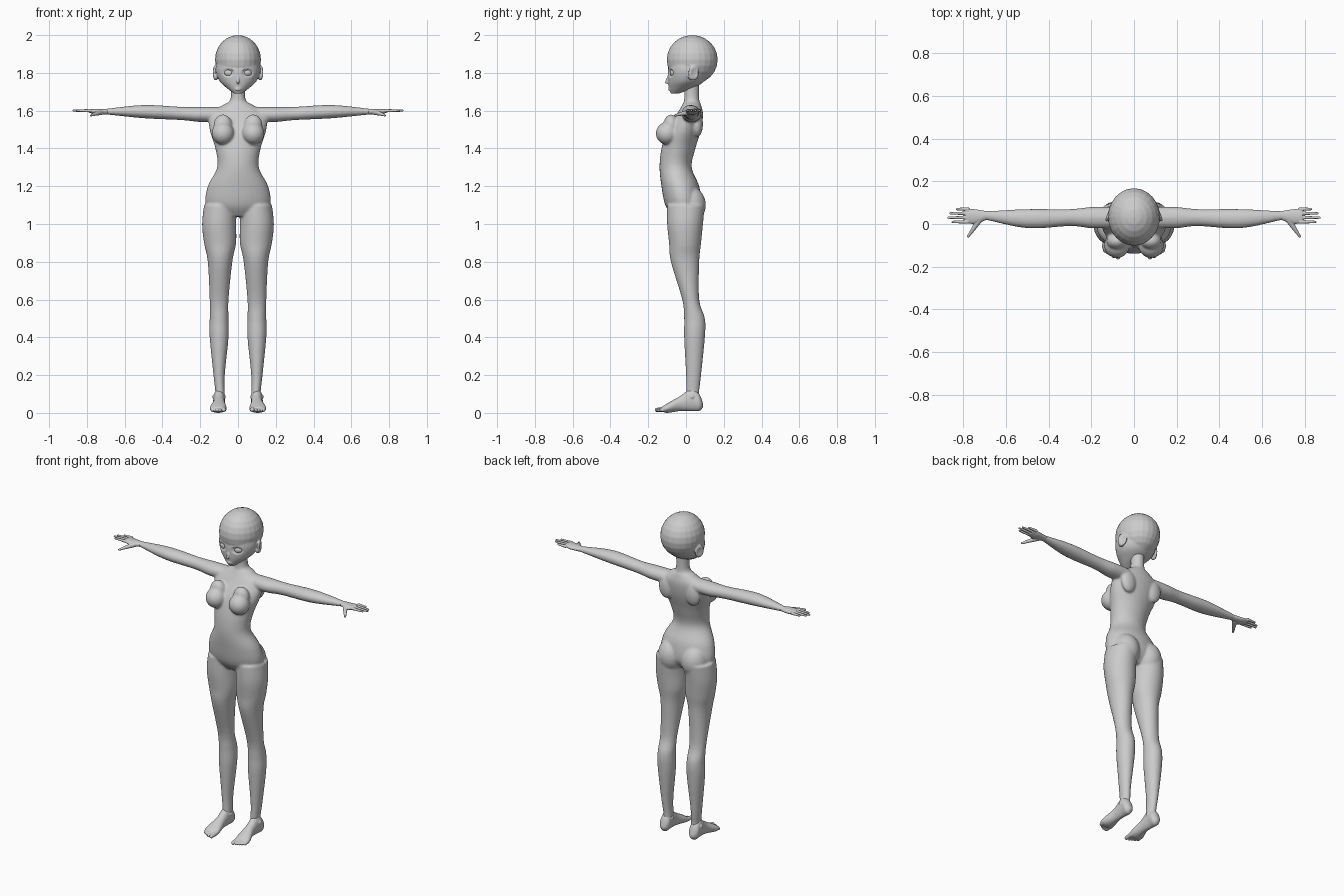
import bpy, bmesh, math
from mathutils import Matrix, Vector

cube = bpy.data.objects.get("Cube")
if cube:
    bpy.data.objects.remove(cube)

grey = bpy.data.materials.new("plain grey")
grey.use_nodes = True
grey.diffuse_color = (.6, .6, .6, 1)
grey.node_tree.nodes["Principled BSDF"].inputs["Base Color"].default_value = grey.diffuse_color


def blend(before, start, end, after, t):
    """Smooth curve from start to end, guided by the neighbouring values."""
    leave, arrive = (end - before) / 2, (after - start) / 2
    rise = t * t * (3 - 2 * t)
    return (start + (end - start) * rise
            + leave * t * (1 - t) ** 2 - arrive * t * t * (1 - t))


def refine(rows, steps=5):
    """Insert curved in-between sections."""
    padded = [rows[0], *rows, rows[-1]]
    result = []
    for group in zip(padded, padded[1:], padded[2:], padded[3:]):
        for step in range(steps):
            result.append([blend(*values, step / steps) for values in zip(*group)])
    return result + [rows[-1]]


def loft(bm, axis, rows, sides=32):
    """Closed oval tube; each row is position, then low and high on both other axes."""
    rings = []
    for position, low_a, high_a, low_b, high_b in refine(rows):
        ring = []
        for k in range(sides):
            angle = math.tau * k / sides
            across = (low_a + high_a + (high_a - low_a) * math.cos(angle)) / 2
            along = (low_b + high_b + (high_b - low_b) * math.sin(angle)) / 2
            point = [across, along]
            point.insert("xyz".index(axis), position)
            ring.append(bm.verts.new(point))
        rings.append(ring)
    faces = [bm.faces.new(rings[0]), bm.faces.new(reversed(rings[-1]))]
    for lower, upper in zip(rings, rings[1:]):
        for k in range(sides):
            faces.append(bm.faces.new((lower[k], upper[k], upper[k - 1], lower[k - 1])))
    bmesh.ops.recalc_face_normals(bm, faces=faces)


def ball(bm, center, radii, turn=0):
    """Ellipsoid, turned about the vertical."""
    placement = (Matrix.Translation(center) @ Matrix.Rotation(turn, 4, "Z")
                 @ Matrix.Diagonal((*radii, 1)))
    bmesh.ops.create_uvsphere(bm, u_segments=24, v_segments=12, radius=1, matrix=placement)


def digit(bm, base, tip, base_radius, tip_radius, beads=12):
    """Tapered finger or toe with rounded ends."""
    base, tip = Vector(base), Vector(tip)
    for bead in range(beads + 1):
        t = bead / beads
        radius = base_radius + (tip_radius - base_radius) * t
        ball(bm, base.lerp(tip, t), [radius] * 3)


def finish(name, bm, voxel, smooth, mirrored=True):
    """Mirror the part, fuse its overlapping volumes and soften the joins."""
    mesh = bpy.data.meshes.new(name)
    bm.to_mesh(mesh)
    bm.free()
    part = bpy.data.objects.new(name, mesh)
    bpy.context.collection.objects.link(part)
    if mirrored:
        mirror = part.modifiers.new("mirror", "MIRROR")
        mirror.use_mirror_merge = False
    fuse = part.modifiers.new("fuse", "REMESH")
    fuse.mode = "VOXEL"
    fuse.voxel_size = voxel
    soften = part.modifiers.new("soften", "SMOOTH")
    soften.iterations = smooth
    evaluated = part.evaluated_get(bpy.context.evaluated_depsgraph_get())
    part.data = bpy.data.meshes.new_from_object(evaluated)
    part.modifiers.clear()
    part.data.materials.clear()
    part.data.materials.append(grey)
    part.data.shade_smooth()
    return part


# Torso and neck: height, half width, front, back
torso = [(1.04, .1, -.07, .04), (1.1, .17, -.11, .08), (1.2, .16, -.13, .07),
         (1.3, .11, -.14, .03), (1.4, .12, -.13, .05), (1.5, .15, -.1, .08),
         (1.58, .15, -.05, .09), (1.63, .08, -.02, .08), (1.66, .04, -.01, .07),
         (1.76, .04, -.01, .07)]
# Leg: height, inner side, outer side, front, back
leg = [(1.1, .01, .18, -.1, .1), (1, .01, .19, -.1, .09), (.9, .01, .18, -.09, .08),
       (.8, .03, .16, -.08, .07), (.6, .05, .15, -.02, .07), (.5, .05, .15, -.01, .1),
       (.4, .05, .15, -.01, .1), (.2, .07, .13, 0, .08), (.1, .07, .12, 0, .07),
       (.04, .07, .13, 0, .08)]
# Arm: distance out, front, back, underside, top
arm = [(.1, -.02, .08, 1.54, 1.62), (.2, -.02, .08, 1.54, 1.62), (.3, -.01, .07, 1.55, 1.62),
       (.5, -.02, .07, 1.56, 1.63), (.7, .02, .06, 1.58, 1.61), (.73, .02, .06, 1.58, 1.61)]

body = bmesh.new()
loft(body, "z", [(height, -half, half, front, back) for height, half, front, back in torso])
loft(body, "z", leg)
loft(body, "x", arm)
ball(body, (.08, -.1, 1.48), (.06, .06, .06), .2)
ball(body, (.08, -.08, 1.52), (.05, .04, .06))
ball(body, (.08, .02, 1.1), (.08, .085, .1))
ball(body, (.09, .06, 1.53), (.05, .03, .07))
finish("body", body, .006, 8)

# Head: skull, face, nose, lips and ears
face = [(1.69, .02, -.08, -.04), (1.72, .06, -.09, .04), (1.76, .1, -.095, .1),
        (1.82, .117, -.095, .12), (1.9, .1, -.08, .1)]
head = bmesh.new()
ball(head, (0, .033, 1.87), (.122, .135, .13))
loft(head, "z", [(height, -half, half, front, back) for height, half, front, back in face])
digit(head, (0, -.09, 1.79), (0, -.104, 1.75), .005, .008)
for lip_height in (1.71, 1.717):
    ball(head, (0, -.088, lip_height), (.016, .007, .004))
ball(head, (.12, .04, 1.8), (.01, .03, .04), .35)
ball(head, (.117, .03, 1.78), (.01, .02, .02))
head_object = finish("head", head, .004, 4)

# Shallow eye sockets and ear hollows
for vertex in head_object.data.vertices:
    side, depth, height = abs(vertex.co.x), vertex.co.y, vertex.co.z - 1.8
    reach = math.hypot((side - .05) / .034, height / .025)
    if depth < 0 and reach < 1:
        vertex.co.y += .01 * (1 - reach ** 2)
    reach = math.hypot((depth - .045) / .02, height / .026)
    if side > .12 and reach < 1:
        vertex.co.x -= math.copysign(.006 * (1 - reach ** 2), vertex.co.x)

# Eyes
eyes = bmesh.new()
ball(eyes, (.05, -.07, 1.8), (.024, .014, .018), .35)
finish("eyes", eyes, .002, 1)

# Upper eyelids, arched over the curve of the face
lids = bmesh.new()
beads = 24
for bead in range(beads + 1):
    angle = math.pi * bead / beads
    x = .05 + .028 * math.cos(angle)
    y = .035 - .125 * math.sqrt(1 - (x / .117) ** 2)
    ball(lids, (x, y, 1.8 + .018 * math.sin(angle)), (.003, .003, .002))
finish("eyelids", lids, .0015, 2)

# Hands: palm, four fingers and thumb
hands = bmesh.new()
loft(hands, "x", [(.69, .02, .06, 1.58, 1.61), (.75, 0, .07, 1.58, 1.61), (.79, .01, .07, 1.59, 1.61)])
for finger, length in enumerate((.07, .09, .08, .05)):
    y = .01 + .02 * finger
    digit(hands, (.78, y, 1.6), (.78 + length, y, 1.6), .009, .006)
knuckle = (.755, -.025, 1.583)
digit(hands, (.725, .02, 1.592), knuckle, .015, .01)
digit(hands, knuckle, (.778, -.058, 1.575), .01, .006)
finish("hands", hands, .0025, 3)

# Feet: heel to instep, ankle and five toes
foot = [(.09, .09, .11, .03, .05), (.07, .07, .13, .01, .1), (.03, .07, .13, .01, .13),
        (-.03, .07, .13, .01, .09), (-.1, .06, .15, 0, .05), (-.13, .07, .14, .01, .03)]
feet = bmesh.new()
loft(feet, "y", foot)
ball(feet, (.1, .033, .085), (.036, .022, .022))
digit(feet, (.075, -.11, .02), (.075, -.155, .016), .014, .011)
for toe in range(4):
    x, y = .095 + .014 * toe, -.153 + .009 * toe
    digit(feet, (x, -.1, .02), (x, y, .014), .009, .008)
finish("feet", feet, .003, 3)
